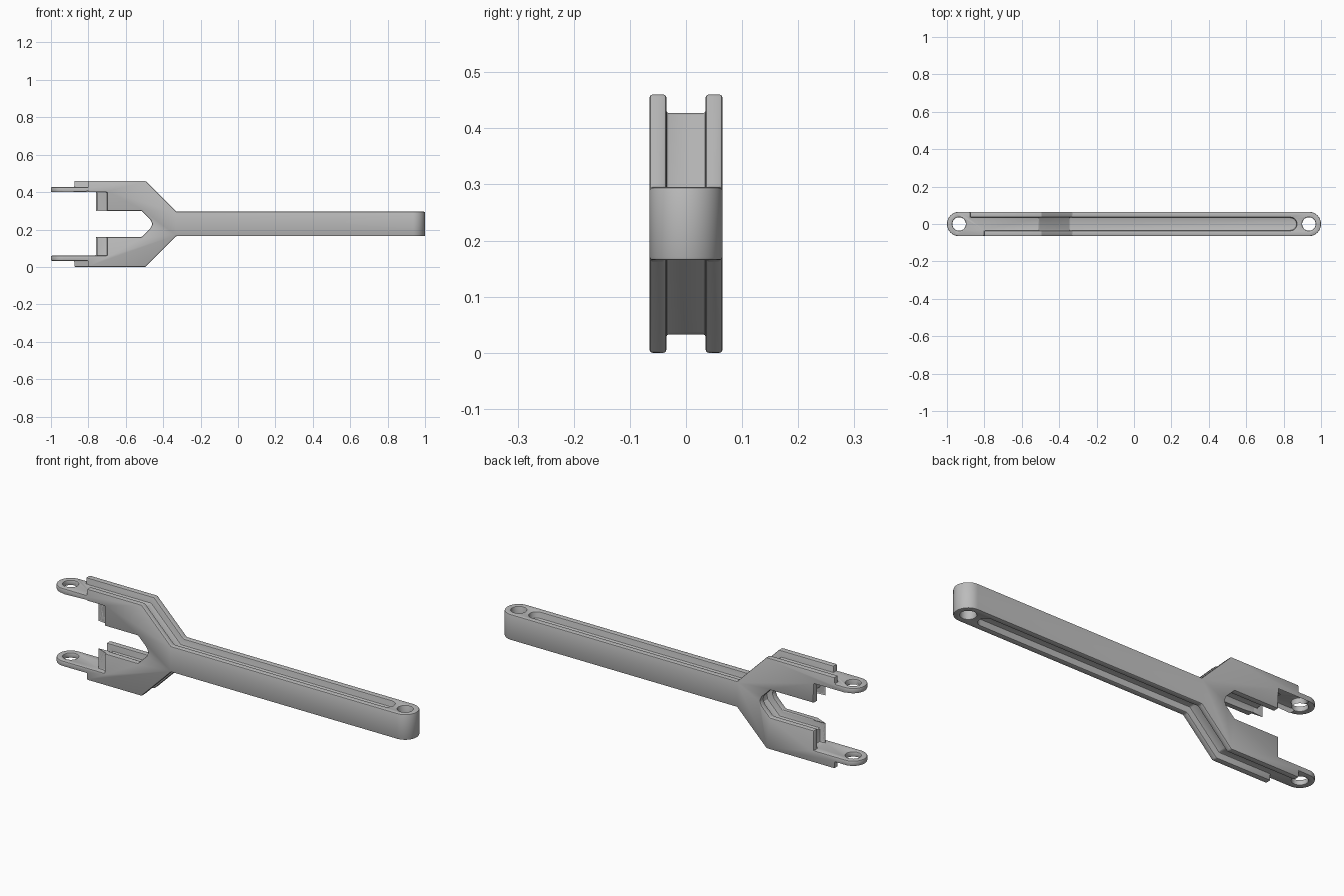
import bpy, bmesh, math
from mathutils import Vector

cube = bpy.data.objects.get("Cube")
if cube:
    bpy.data.objects.remove(cube)

MID = 0.23       # height of the mirror plane between the two fork arms
HALF = 0.065     # half width of the bar
GROOVE = 0.035   # half width of the grooves
EYE = 0.935      # distance of the eye centres from the middle

grey = bpy.data.materials.new("light grey")
grey.use_nodes = True
colour = (0.5, 0.5, 0.5, 1)
grey.diffuse_color = colour
grey.node_tree.nodes["Principled BSDF"].inputs["Base Color"].default_value = colour


def prism(name, points, sweep, round_end=None):
    """Close a polygon and sweep it; optionally round the end at x = round_end."""
    bm = bmesh.new()
    face = bm.faces.new([bm.verts.new(p) for p in points])
    moved = bmesh.ops.extrude_face_region(bm, geom=[face])["geom"]
    verts = [v for v in moved if isinstance(v, bmesh.types.BMVert)]
    bmesh.ops.translate(bm, verts=verts, vec=Vector(sweep))
    if round_end is not None:
        ends = [e for e in bm.edges
                if all(abs(v.co.x - round_end) < 1e-4 for v in e.verts)
                and abs(e.verts[0].co.y - e.verts[1].co.y) < 1e-4]
        bmesh.ops.bevel(bm, geom=ends, offset=GROOVE - 0.0005, segments=10,
                        profile=0.5, affect='EDGES')
    bmesh.ops.recalc_face_normals(bm, faces=bm.faces)
    mesh = bpy.data.meshes.new(name)
    bm.to_mesh(mesh)
    bm.free()
    obj = bpy.data.objects.new(name, mesh)
    bpy.context.collection.objects.link(obj)
    return obj


def side_prism(name, outline, y0, y1, sign=1, round_end=None):
    points = [(x, y0, MID + sign * z) for x, z in outline]
    return prism(name, points, (0, y1 - y0, 0), round_end)


def box(name, x0, x1, y0, y1, z0, z1, sign):
    return side_prism(name, [(x0, z0), (x1, z0), (x1, z1), (x0, z1)], y0, y1, sign)


def mirrored(half):
    """Complete a half outline with its reflection."""
    return half + [(x, -z) for x, z in reversed(half) if z > 0]


def arc(cx, r, start, end, steps):
    turn = [start + (end - start) * i / steps for i in range(steps + 1)]
    return [(cx + r * math.cos(a), r * math.sin(a), -0.2) for a in turn]


def combine(obj, tool, operation):
    tool.hide_render = True
    mod = obj.modifiers.new("shape", 'BOOLEAN')
    mod.object = tool
    mod.operation = operation
    mod.solver = 'EXACT'
    bpy.ops.object.modifier_apply(modifier=mod.name)
    bpy.data.objects.remove(tool)


# Bar and fork silhouette
outer = [(1.05, 0.065), (-0.33, 0.065), (-0.495, 0.23), (-0.875, 0.23),
         (-0.875, 0.197), (-1.05, 0.197), (-1.05, 0.17), (-0.76, 0.17),
         (-0.76, 0.07), (-0.515, 0.07), (-0.468, 0.023), (-0.458, 0)]
fork = side_prism("forked_link", mirrored(outer), -0.08, 0.08)
bpy.context.view_layer.objects.active = fork
fork.select_set(True)

# Rounded ends in plan
q = math.pi / 2
plan = arc(EYE, HALF, -q, q, 24) + arc(-EYE, HALF, q, 3 * q, 24)
combine(fork, prism("plan_cutter", plan, (0, 0, 1)), 'INTERSECT')

# Groove around the inside of the fork
inner = [(-0.8, 0.17), (-0.725, 0.17), (-0.725, 0.103), (-0.5, 0.103),
         (-0.432, 0.035), (-0.425, 0)]
combine(fork, side_prism("inner_groove_cutter", mirrored(inner), -GROOVE, GROOVE), 'DIFFERENCE')

for sign in (1, -1):
    # Groove along the outside, closed with a round end before the eye
    path = [(0.87, 0.032), (-0.344, 0.032), (-0.509, 0.197), (-0.9, 0.197),
            (-0.9, 0.3), (0.87, 0.3)]
    combine(fork, side_prism("outer_groove_cutter", path, -GROOVE, GROOVE, sign, 0.87),
            'DIFFERENCE')
    # Front walls are shorter than the back walls
    combine(fork, box("front_rim_cutter", -0.9, -0.8, -0.1, 0, 0.197, 0.3, sign),
            'DIFFERENCE')
    combine(fork, box("front_wall_cutter", -0.8, -0.7, -0.1, -GROOVE, 0.05, 0.17, sign),
            'DIFFERENCE')

# Eyes through both ends
for cx in (-EYE, EYE):
    ring = arc(cx, 0.036, 0, 2 * math.pi, 40)[:-1]
    combine(fork, prism("eye_cutter", ring, (0, 0, 1)), 'DIFFERENCE')

# Merge seams and soften the edges
bm = bmesh.new()
bm.from_mesh(fork.data)
bmesh.ops.remove_doubles(bm, verts=bm.verts, dist=0.0004)
bmesh.ops.dissolve_limit(bm, angle_limit=math.radians(0.5), verts=bm.verts, edges=bm.edges)
bm.to_mesh(fork.data)
bm.free()
bevel = fork.modifiers.new("soft_edges", 'BEVEL')
bevel.width = 0.005
bevel.segments = 2
bevel.limit_method = 'ANGLE'
bevel.angle_limit = math.radians(40)
bevel.use_clamp_overlap = False
bpy.ops.object.modifier_apply(modifier=bevel.name)

fork.data.materials.clear()
fork.data.materials.append(grey)
bpy.ops.object.shade_smooth_by_angle(angle=math.radians(30))
